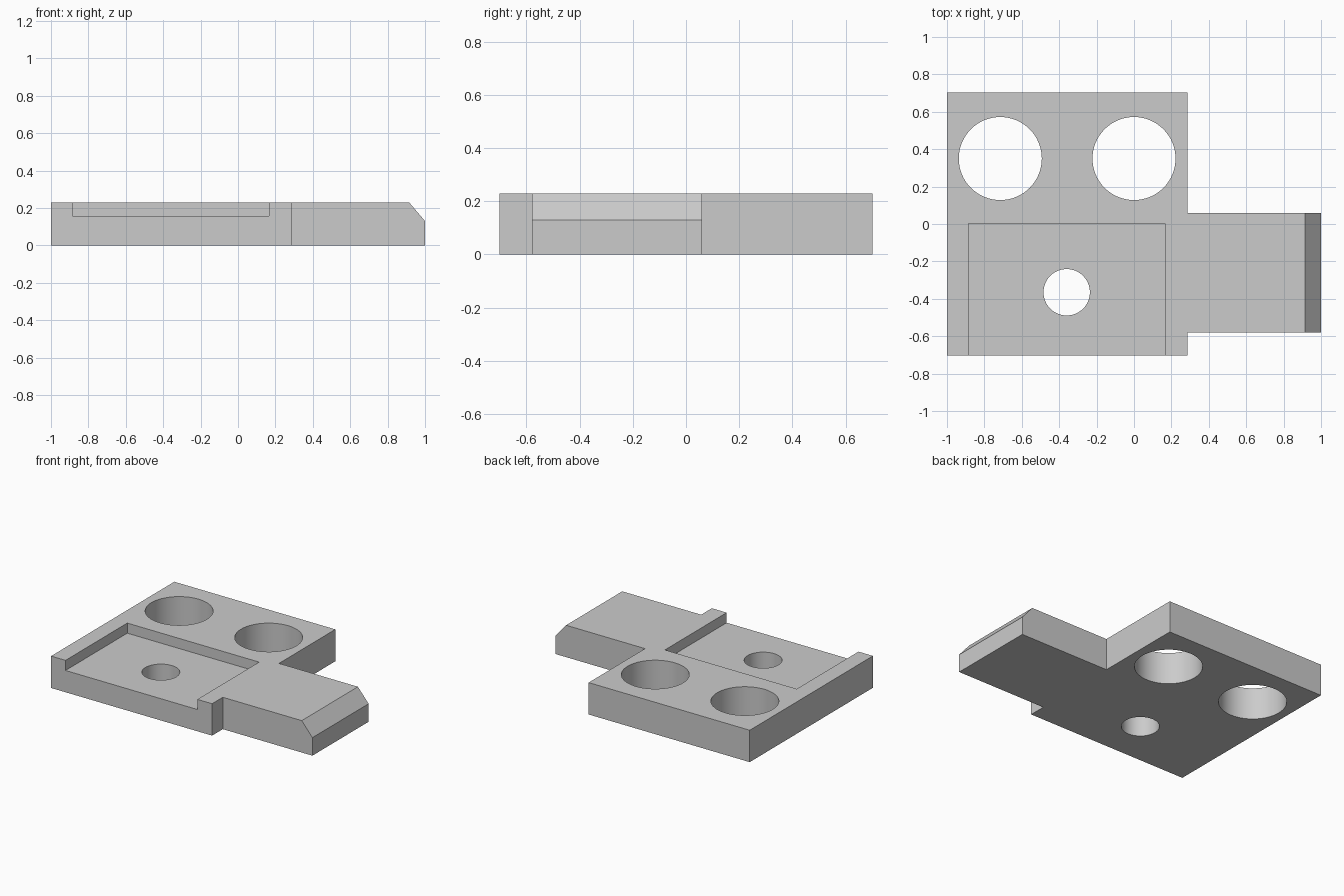
import bpy, bmesh
from mathutils import Vector

default = bpy.data.objects.get("Cube")
if default:
    bpy.data.objects.remove(default, do_unlink=True)

HEIGHT = 0.23
FLOOR = 0.157

grey = bpy.data.materials.new("light grey")
grey.use_nodes = True
grey.diffuse_color = (0.6, 0.6, 0.6, 1)
grey.node_tree.nodes["Principled BSDF"].inputs["Base Color"].default_value = (0.6, 0.6, 0.6, 1)


def prism(name, points, direction):
    """Extrude a flat outline of 3D points along a direction."""
    bm = bmesh.new()
    face = bm.faces.new([bm.verts.new(p) for p in points])
    result = bmesh.ops.extrude_face_region(bm, geom=[face])
    moved = [v for v in result["geom"] if isinstance(v, bmesh.types.BMVert)]
    bmesh.ops.translate(bm, verts=moved, vec=Vector(direction))
    bmesh.ops.recalc_face_normals(bm, faces=bm.faces)
    mesh = bpy.data.meshes.new(name)
    bm.to_mesh(mesh)
    bm.free()
    mesh.materials.append(grey)
    obj = bpy.data.objects.new(name, mesh)
    bpy.context.collection.objects.link(obj)
    return obj


def hole_cutter(name, x, y, radius):
    bpy.ops.mesh.primitive_cylinder_add(vertices=64, radius=radius, depth=1, location=(x, y, 0))
    obj = bpy.context.object
    obj.name = name
    obj.data.materials.append(grey)
    return obj


# Plate with the side arm as one outline
outline = [(-1, -0.702), (0.285, -0.702), (0.285, -0.58), (1, -0.58),
           (1, 0.06), (0.285, 0.06), (0.285, 0.702), (-1, 0.702)]
plate = prism("bracket_plate", [(x, y, 0) for x, y in outline], (0, 0, HEIGHT))

# Shallow pocket open at the front
pocket = [(-0.885, -1), (0.167, -1), (0.167, 0.002), (-0.885, 0.002)]
cutters = [prism("pocket_cutter", [(x, y, FLOOR) for x, y in pocket], (0, 0, 0.5))]

# Sloped end of the arm: the slope line is extended past both faces
run, drop = 0.085, 0.1
slope = [(0.915 - run, HEIGHT + drop), (1 + run, 0.13 - drop), (1 + run, HEIGHT + drop)]
cutters.append(prism("chamfer_cutter", [(x, -0.8, z) for x, z in slope], (0, 1.2, 0)))

# Two large holes and one small hole
cutters += [hole_cutter("left_hole_cutter", 0, 0.35, 0.222),
            hole_cutter("right_hole_cutter", -0.715, 0.35, 0.222),
            hole_cutter("pocket_hole_cutter", -0.36, -0.365, 0.124)]

bpy.ops.object.select_all(action="DESELECT")
plate.select_set(True)
bpy.context.view_layer.objects.active = plate
for cutter in cutters:
    cutter.hide_render = True
    mod = plate.modifiers.new(cutter.name, "BOOLEAN")
    mod.operation = "DIFFERENCE"
    mod.solver = "EXACT"
    mod.object = cutter
    bpy.ops.object.modifier_apply(modifier=mod.name)
    bpy.data.objects.remove(cutter, do_unlink=True)

# Smooth hole walls, sharp everywhere else
bpy.ops.object.shade_smooth_by_angle(angle=0.5)
